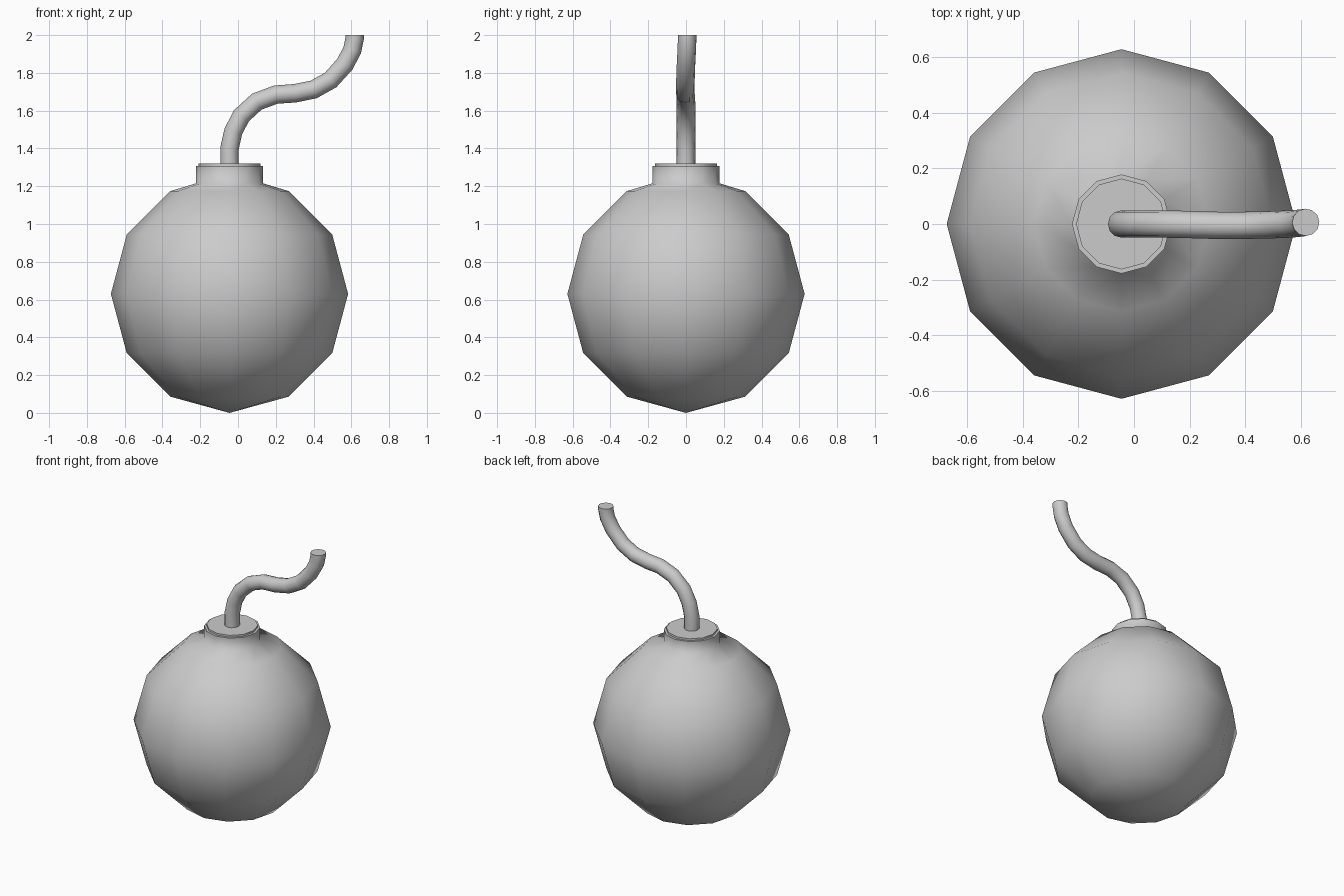
import bpy, bmesh
from math import sin, cos, pi, radians

if "Cube" in bpy.data.objects:
    bpy.data.objects.remove(bpy.data.objects["Cube"])

CX, CZ, R, SIDES = -0.045, 0.63, 0.628, 12


def smooth(obj, angle):
    bpy.ops.object.select_all(action='DESELECT')
    obj.select_set(True)
    bpy.context.view_layer.objects.active = obj
    bpy.ops.object.shade_smooth_by_angle(angle=radians(angle))


def lathe(name, profile):
    """Revolve (radius, z) points around z; zero-radius ends merge to poles."""
    bm = bmesh.new()
    verts = [bm.verts.new((r, 0, z)) for r, z in profile]
    edges = [bm.edges.new(pair) for pair in zip(verts, verts[1:])]
    bmesh.ops.spin(bm, geom=verts + edges, axis=(0, 0, 1), cent=(0, 0, 0),
                   angle=2 * pi, steps=SIDES)
    bmesh.ops.remove_doubles(bm, verts=bm.verts, dist=0.0005)
    bmesh.ops.recalc_face_normals(bm, faces=bm.faces)
    mesh = bpy.data.meshes.new(name)
    bm.to_mesh(mesh)
    bm.free()
    obj = bpy.data.objects.new(name, mesh)
    bpy.context.collection.objects.link(obj)
    return obj


# Round body with the neck and its stepped cap growing out of the top
sphere = [(R * cos(radians(a)), CZ + R * sin(radians(a))) for a in range(-60, 61, 30)]
neck = [(0.178, 1.215), (0.178, 1.307), (0.163, 1.307), (0.163, 1.32), (0, 1.32)]
body = lathe("body", [(0, 0)] + sphere + neck)
body.location.x = CX
smooth(body, 80)

# Curved fuse: round tube along an S-shaped path
path = [(-0.045, 0, 1.30), (-0.045, 0, 1.40), (-0.025, 0, 1.49), (0.018, 0, 1.573),
        (0.10, 0, 1.648), (0.20, -0.002, 1.685), (0.30, -0.005, 1.692),
        (0.40, -0.005, 1.712), (0.49, -0.003, 1.762), (0.565, 0, 1.845),
        (0.605, 0.004, 1.92), (0.617, 0.006, 1.98), (0.617, 0.006, 2.0)]
curve = bpy.data.curves.new("fuse", 'CURVE')
curve.dimensions = '3D'
curve.bevel_depth = 0.049
curve.bevel_resolution = 4
curve.use_fill_caps = True
spline = curve.splines.new('POLY')
spline.points.add(len(path) - 1)
for point, co in zip(spline.points, path):
    point.co = (*co, 1)
fuse = bpy.data.objects.new("fuse", curve)
bpy.context.collection.objects.link(fuse)
bpy.ops.object.select_all(action='DESELECT')
fuse.select_set(True)
bpy.context.view_layer.objects.active = fuse
bpy.ops.object.convert(target='MESH')
smooth(bpy.context.view_layer.objects.active, 50)
